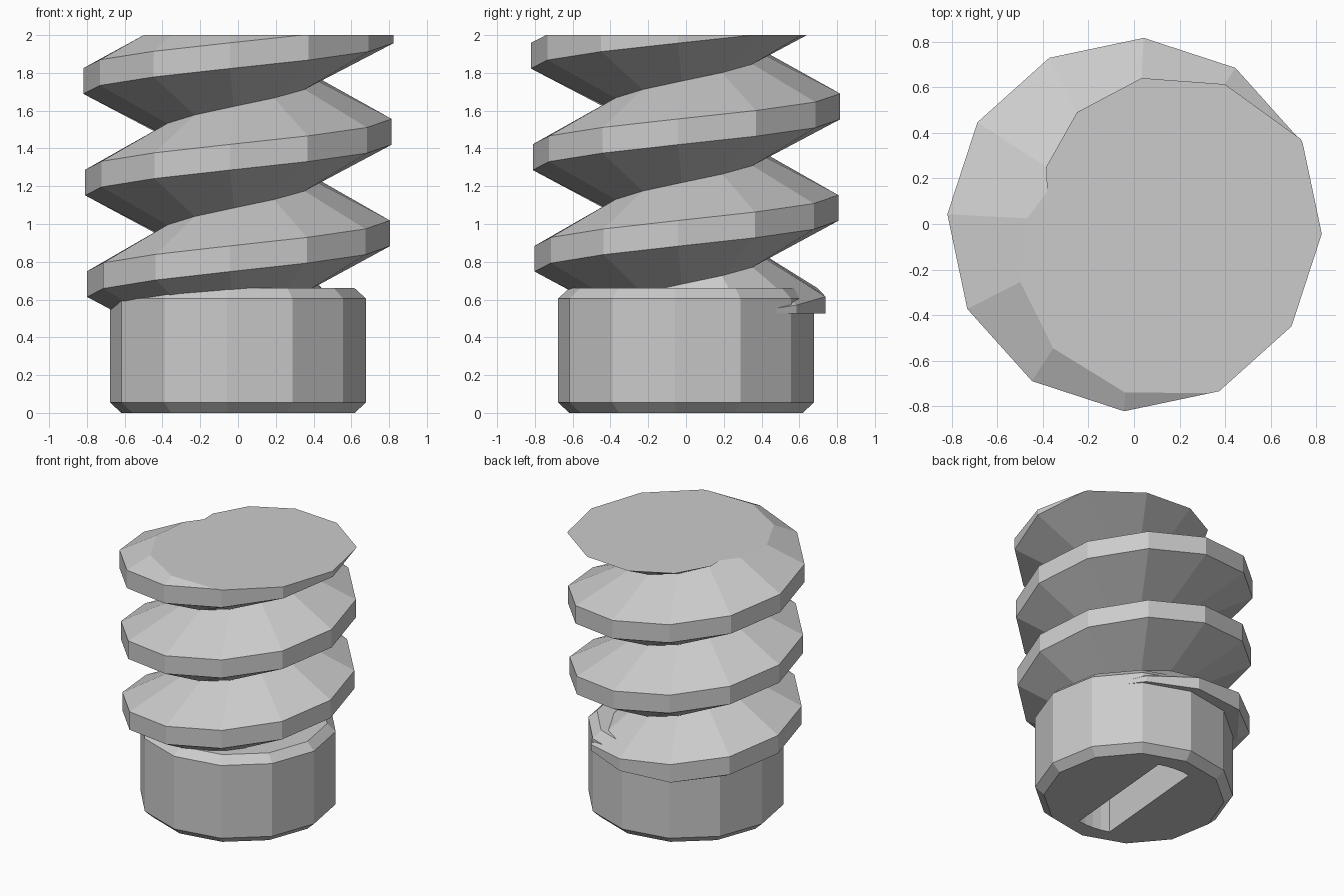
import bpy, bmesh
from math import radians, cos, sin

if "Cube" in bpy.data.objects:
    bpy.data.objects.remove(bpy.data.objects["Cube"], do_unlink=True)

metal = bpy.data.materials.new("plain_grey")
metal.use_nodes = True
GREY = (0.6, 0.6, 0.6, 1)
metal.diffuse_color = GREY
metal.node_tree.nodes["Principled BSDF"].inputs["Base Color"].default_value = GREY

SIDES = 12
STEP = 360 / SIDES
PITCH = 0.5375
ROOT, HALF_CREST = 0.42, 0.068
BODY_TOP, THREAD_START, THREAD_END = 0.66, 0.525, 2.0


def polar(r, deg, z):
    return (r * cos(radians(deg)), r * sin(radians(deg)), z)


def make_object(name, bm):
    bmesh.ops.recalc_face_normals(bm, faces=bm.faces)
    mesh = bpy.data.meshes.new(name)
    bm.to_mesh(mesh)
    bm.free()
    mesh.materials.append(metal)
    obj = bpy.data.objects.new(name, mesh)
    bpy.context.collection.objects.link(obj)
    return obj


def loft(bm, rings, closed):
    """Bridge successive rows of points with quads."""
    rows = [[bm.verts.new(p) for p in ring] for ring in rings]
    for low, high in zip(rows, rows[1:]):
        n = len(low)
        for i in range(n if closed else n - 1):
            j = (i + 1) % n
            bm.faces.new((low[i], low[j], high[j], high[i]))
    return rows


def prism(name, rings):
    bm = bmesh.new()
    rows = loft(bm, rings, True)
    bm.faces.new(rows[0])
    bm.faces.new(rows[-1])
    return make_object(name, bm)


# Chamfered plain body
profile = [(0.62, 0), (0.68, 0.055), (0.68, 0.605), (0.62, BODY_TOP)]
body = prism("plain_body", [[polar(r, STEP * k - 5, z) for k in range(SIDES)]
                            for r, z in profile])

# Driver slot with curved ends, cut into the underside
ends = [base + a for base in (85, 265) for a in (-15, -7.5, 0, 7.5, 15)]
cutter = prism("slot_cutter", [[polar(0.49, a, z) for a in ends] for z in (-0.1, 0.35)])
cutter.hide_render = True
cut = body.modifiers.new("slot", 'BOOLEAN')
cut.operation = 'DIFFERENCE'
cut.solver = 'EXACT'
cut.object = cutter
bpy.context.view_layer.objects.active = body
bpy.ops.object.modifier_apply(modifier=cut.name)
bpy.data.objects.remove(cutter, do_unlink=True)


# Helical thread: valley, crest, crest, valley at each step
def crest_radius(deg):
    full = 0.805 + 0.01 * deg / 360
    start = deg + 360
    lead_in = 0.66 + 0.14 * (start - 30) / 100
    return max(0.5, min(full, lead_in)) if start > 20 else 0.5


def thread_section(deg):
    # angle is measured so that the first full turn begins one turn below zero
    z = 0.955 + PITCH * deg / 360
    r = crest_radius(deg)
    return [polar(ROOT, deg, z - PITCH / 2), polar(r, deg, z - HALF_CREST),
            polar(r, deg, z + HALF_CREST), polar(ROOT, deg, z + PITCH / 2)]


bm = bmesh.new()
loft(bm, [thread_section(STEP * k - 3) for k in range(-18, 34)], False)
bmesh.ops.remove_doubles(bm, verts=bm.verts, dist=0.0005)
for height, up in ((THREAD_END, 1), (THREAD_START, -1)):
    bmesh.ops.bisect_plane(bm, geom=bm.verts[:] + bm.edges[:] + bm.faces[:],
                           plane_co=(0, 0, height), plane_no=(0, 0, up),
                           clear_outer=True)
    # Flat end cap
    rim = [e for e in bm.edges if e.is_boundary
           and all(abs(v.co.z - height) < 0.0005 for v in e.verts)]
    bmesh.ops.edgeloop_fill(bm, edges=rim)
make_object("thread", bm)
